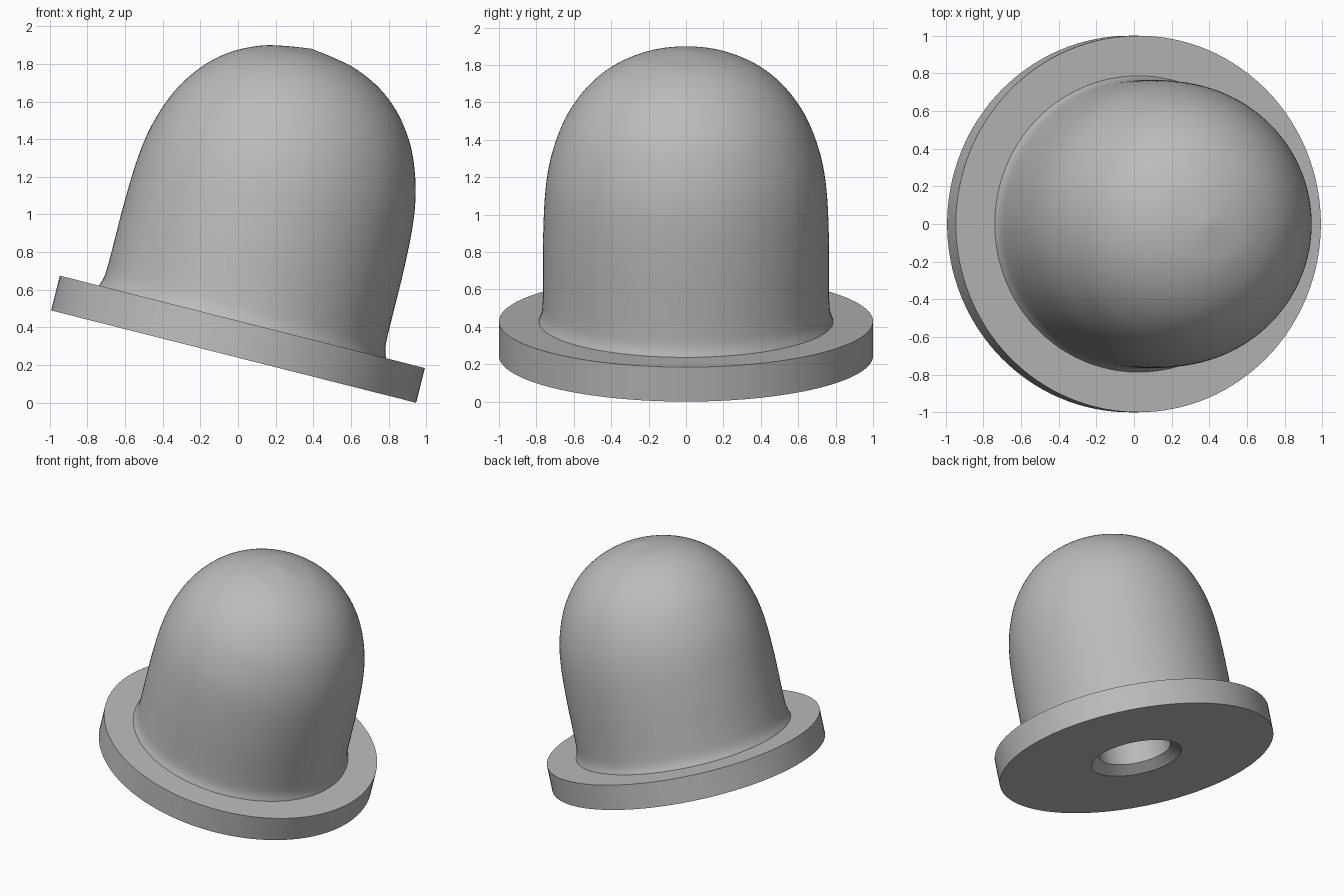
import bpy, bmesh, math
from mathutils import Matrix, Vector

if "Cube" in bpy.data.objects:
    bpy.data.objects.remove(bpy.data.objects["Cube"])

TILT = math.radians(14.2)
SEG = 128
PLACE = Matrix.Translation((-0.0233, 0, 0.2453)) @ Matrix.Rotation(TILT, 4, 'Y')

grey = bpy.data.materials.new("light_grey")
grey.diffuse_color = (0.5, 0.5, 0.5, 1)
grey.use_nodes = True
grey.node_tree.nodes["Principled BSDF"].inputs["Base Color"].default_value = grey.diffuse_color


def smooth(pts, steps=4):
    """Catmull-Rom curve through the profile points."""
    v = [Vector(p) for p in pts]
    v = [2 * v[0] - v[1]] + v + [2 * v[-1] - v[-2]]
    out = []
    for i in range(1, len(v) - 2):
        a, b, c, d = v[i - 1:i + 3]
        for k in range(steps):
            t = k / steps
            out.append(0.5 * (2 * b + (c - a) * t + (2 * a - 5 * b + 4 * c - d) * t ** 2
                              + (3 * b - a - 3 * c + d) * t ** 3))
    return [tuple(p) for p in out] + [tuple(pts[-1])]


def lathe(name, profile):
    """Spin an (r, z) profile around the tilted axis."""
    bm = bmesh.new()
    verts = [bm.verts.new((r, 0, z)) for r, z in profile]
    edges = [bm.edges.new(p) for p in zip(verts, verts[1:])]
    bmesh.ops.spin(bm, geom=verts + edges, cent=(0, 0, 0), axis=(0, 0, 1),
                   angle=2 * math.pi, steps=SEG, use_merge=True)
    bmesh.ops.remove_doubles(bm, verts=bm.verts, dist=1e-5)
    bmesh.ops.recalc_face_normals(bm, faces=bm.faces)
    me = bpy.data.meshes.new(name)
    bm.to_mesh(me)
    bm.free()
    me.materials.append(grey)
    ob = bpy.data.objects.new(name, me)
    bpy.context.collection.objects.link(ob)
    ob.matrix_world = PLACE
    bpy.context.view_layer.objects.active = ob
    ob.select_set(True)
    bpy.ops.object.shade_smooth_by_angle(angle=math.radians(30))
    ob.select_set(False)
    return ob


# One solid: bore, countersink, flange, flared foot and rounded dome
bore = [(0, 0.9), (0.26, 0.9), (0.26, 0.06), (0.33, 0)]
flange = [(1, 0), (1, 0.19)]
dome = smooth([(0.787, 0.19), (0.772, 0.235), (0.766, 0.3), (0.765, 0.45), (0.764, 0.65),
               (0.755, 0.87), (0.735, 1.03), (0.7, 1.165), (0.65, 1.29), (0.59, 1.39),
               (0.52, 1.475), (0.44, 1.545), (0.35, 1.6), (0.24, 1.645), (0.12, 1.67),
               (0, 1.687)])
lathe("domed_bumper", bore + flange + dome)
